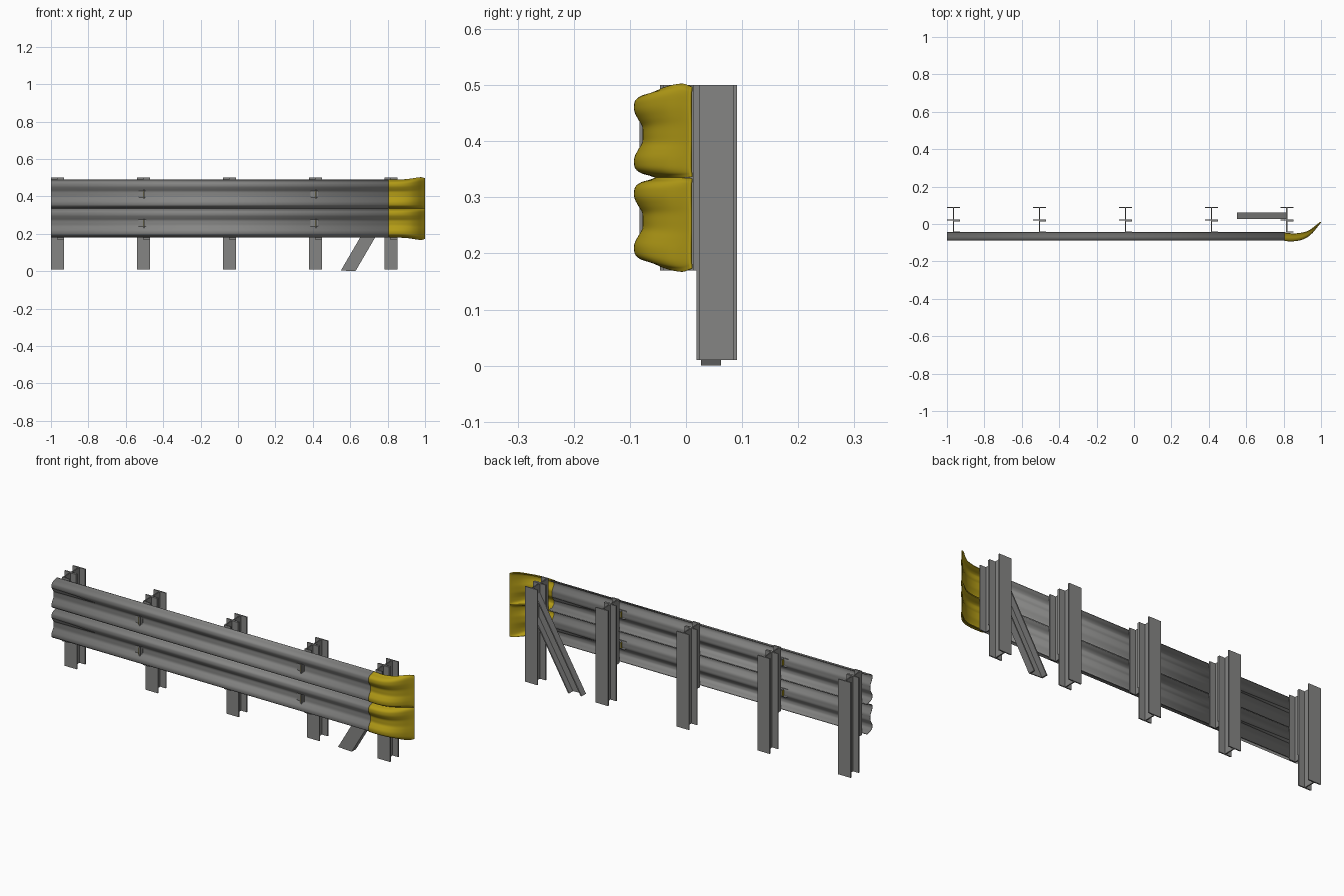
import bpy, bmesh, math

if "Cube" in bpy.data.objects:
    bpy.data.objects.remove(bpy.data.objects["Cube"])

def material(name, rgb):
    m = bpy.data.materials.new(name)
    m.diffuse_color = (*rgb, 1)
    m.use_nodes = True
    m.node_tree.nodes["Principled BSDF"].inputs["Base Color"].default_value = m.diffuse_color
    return m

GREY = material("galvanised grey", (0.235, 0.235, 0.23))
YELLOW = material("warning yellow", (0.45, 0.33, 0.008))

def finish(name, bm, mat):
    bmesh.ops.recalc_face_normals(bm, faces=bm.faces)
    me = bpy.data.meshes.new(name)
    bm.to_mesh(me)
    bm.free()
    ob = bpy.data.objects.new(name, me)
    bpy.context.collection.objects.link(ob)
    me.materials.append(mat)
    return ob

def prism(name, pts, offset, mat):
    """Extrude a flat outline (3D points) along an offset vector."""
    bm = bmesh.new()
    f = bm.faces.new([bm.verts.new(p) for p in pts])
    r = bmesh.ops.extrude_face_region(bm, geom=[f])
    bmesh.ops.translate(bm, vec=offset,
                        verts=[v for v in r["geom"] if isinstance(v, bmesh.types.BMVert)])
    return finish(name, bm, mat)

def loft(name, rows, mat, thickness):
    """Smooth sheet through rows of points, thickened."""
    bm = bmesh.new()
    vs = [[bm.verts.new(p) for p in row] for row in rows]
    for a, b in zip(vs, vs[1:]):
        for i in range(len(a) - 1):
            bm.faces.new((a[i], a[i + 1], b[i + 1], b[i]))
    ob = finish(name, bm, mat)
    mod = ob.modifiers.new("thickness", "SOLIDIFY")
    mod.thickness = thickness
    mod.offset = 0
    bpy.ops.object.select_all(action="DESELECT")
    ob.select_set(True)
    bpy.context.view_layer.objects.active = ob
    bpy.ops.object.shade_smooth_by_angle(angle=math.radians(40))
    return ob

def spline(keys, n):
    """Catmull-Rom through equal-length tuples."""
    out = []
    for i in range(len(keys) - 1):
        p = [keys[max(i - 1, 0)], keys[i], keys[i + 1], keys[min(i + 2, len(keys) - 1)]]
        for k in range(n):
            t = k / n
            out.append(tuple(0.5 * (2 * b + (c - a) * t + (2 * a - 5 * b + 4 * c - d) * t * t
                                    + (3 * b - a - 3 * c + d) * t ** 3)
                             for a, b, c, d in zip(*p)))
    out.append(keys[-1])
    return out

# W-beam cross-section: (height from centre, bulge 0..1)
HALF = [(0, 0.62), (0.015, 0.64), (0.028, 0.82), (0.04, 0.97), (0.05, 1.0),
        (0.06, 0.94), (0.067, 0.7), (0.071, 0.35), (0.076, 0.03)]
SECTION = spline([(-z, b) for z, b in HALF[:0:-1]] + HALF, 4)

# End wing stations: x, back y, bulge depth, height scale
WING = spline([(0.806, -0.046, 0.043, 1.0), (0.85, -0.05, 0.040, 1.0),
               (0.89, -0.047, 0.037, 1.02), (0.925, -0.039, 0.030, 1.07),
               (0.955, -0.022, 0.022, 1.14), (0.98, -0.003, 0.010, 1.18),
               (0.998, 0.010, 0.001, 1.12)], 4)

for label, zc, side in (("upper", 0.412, 1), ("lower", 0.258, -1)):
    loft(label + "_rail", [[(x, -0.043 - 0.043 * b, zc + z) for z, b in SECTION]
                           for x in (-1.0, 0.81)], GREY, 0.003)
    # the wing flares mostly on its outer edge
    loft(label + "_end_wing",
         [[(x, y - d * b, zc + z * (s if z * side > 0 else 1)) for z, b in SECTION]
          for x, y, d, s in WING], YELLOW, 0.005)

# Posts (I section) and blockouts (C section)
T = 0.006
for i, x in enumerate((-0.965, -0.505, -0.045, 0.415, 0.817)):
    w, h, y0, y1 = 0.035, T / 2, 0.019, 0.091
    i_sec = [(-w, y0), (w, y0), (w, y0 + T), (h, y0 + T), (h, y1 - T), (w, y1 - T),
             (w, y1), (-w, y1), (-w, y1 - T), (-h, y1 - T), (-h, y0 + T), (-w, y0 + T)]
    prism(f"post_{i + 1}", [(x + a, b, 0.01) for a, b in i_sec], (0, 0, 0.49), GREY)
    y0, y1 = -0.046, 0.0185
    c_sec = [(-h, y0), (w, y0), (w, y0 + T), (h, y0 + T),
             (h, y1 - T), (w, y1 - T), (w, y1), (-h, y1)]
    prism(f"blockout_{i + 1}", [(x + a, b, 0.17) for a, b in c_sec], (0, 0, 0.33), GREY)

# Diagonal brace: channel open to the back, cut off at the last post
prism("brace_web", [(0.55, 0.027, 0.004), (0.628, 0.027, 0.0), (0.813, 0.027, 0.317),
                    (0.813, 0.027, 0.454)], (0, 0.005, 0), GREY)
for n, (xa, za, zb) in enumerate(((0.55, 0.004, 0.454), (0.621, 0.0, 0.329))):
    prism(f"brace_flange_{n + 1}",
          [(xa, 0.027, za), (xa + 0.007, 0.027, za), (0.813, 0.027, zb - 0.012),
           (0.813, 0.027, zb)], (0, 0.035, 0), GREY)

# Reflector brackets in the rail valleys
for x in (-0.512, 0.408):
    for zc in (0.412, 0.256):
        fin = [(-0.083, 0.024), (-0.083, -0.024), (-0.058, -0.016), (-0.058, 0.016)]
        prism("reflector_bracket", [(x + 0.006, y, zc + z) for y, z in fin],
              (0.006, 0, 0), GREY)
        prism("reflector_face", [(x + 0.003, y, zc + z * 0.75) for y, z in fin],
              (0.003, 0, 0), YELLOW)
        prism("reflector_foot", [(x - 0.02, -0.0735, zc + 0.022), (x + 0.02, -0.0735, zc + 0.022),
                                 (x + 0.02, -0.0735, zc - 0.015), (x + 0.008, -0.0735, zc - 0.024),
                                 (x - 0.008, -0.0735, zc - 0.024), (x - 0.02, -0.0735, zc - 0.015)],
              (0, 0.004, 0), GREY)
